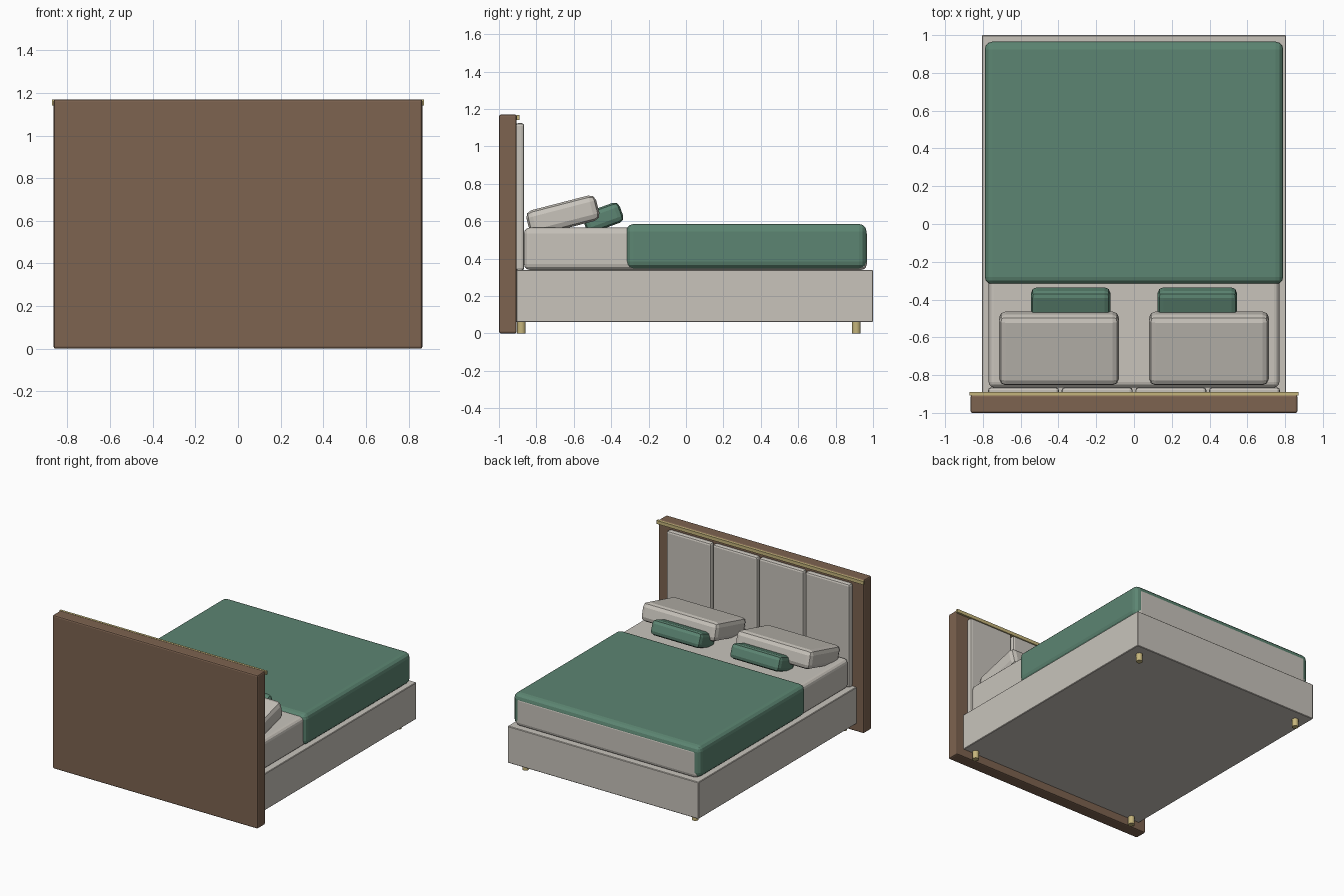
import bpy
import math

old = bpy.data.objects.get("Cube")
if old:
    bpy.data.objects.remove(old, do_unlink=True)


def material(name, rgb):
    m = bpy.data.materials.new(name)
    m.use_nodes = True
    m.diffuse_color = (*rgb, 1)
    m.node_tree.nodes["Principled BSDF"].inputs["Base Color"].default_value = (*rgb, 1)
    return m


CREAM = material("cream fabric", (0.58, 0.55, 0.50))
GREEN = material("green fabric", (0.107, 0.235, 0.168))
BROWN = material("brown wood", (0.205, 0.125, 0.08))
BRASS = material("brass", (0.56, 0.46, 0.20))


def finish(obj, name, mat, bevel=0, segments=2):
    obj.name = name
    obj.data.materials.append(mat)
    if bevel:
        mod = obj.modifiers.new("rounded edges", 'BEVEL')
        mod.width = bevel
        mod.segments = segments
        mod.limit_method = 'ANGLE'
    return obj


def box(name, center, size, mat, bevel=0, segments=2, tilt=0):
    bpy.ops.mesh.primitive_cube_add(size=1, location=center)
    obj = bpy.context.object
    obj.scale = size
    bpy.ops.object.transform_apply(location=False, rotation=False, scale=True)
    obj.rotation_euler.x = math.radians(tilt)
    return finish(obj, name, mat, bevel, segments)


def span(name, x, y, z, mat, bevel=0, segments=2):
    """Box centred on x = 0 between the given y and z limits."""
    return box(name, (0, sum(y) / 2, sum(z) / 2),
               (2 * x, y[1] - y[0], z[1] - z[0]), mat, bevel, segments)


# Headboard with brass rail
span("headboard", 0.865, (-1, -0.905), (0, 1.17), BROWN, 0.01)
span("headboard_rail", 0.872, (-0.907, -0.89), (1.142, 1.168), BRASS)

# Upholstered headboard panels
for i in range(4):
    box(f"headboard_panel_{i + 1}", ((i - 1.5) * 0.39, -0.888, 0.73),
        (0.375, 0.046, 0.79), CREAM, 0.015)

# Base, mattress and blanket
span("bed_base", 0.805, (-0.907, 1), (0.06, 0.34), CREAM, 0.004, 1)
span("mattress", 0.77, (-0.866, 0.9665), (0.34, 0.565), CREAM, 0.03, 3)
span("blanket", 0.79, (-0.32, 0.965), (0.345, 0.585), GREEN, 0.04, 3)

# Pillows, cushions and legs on both sides
for side, s in (("left", 1), ("right", -1)):
    box(f"{side}_pillow", (s * 0.397, -0.658, 0.63), (0.635, 0.385, 0.14),
        CREAM, 0.035, 2, 14.5)
    box(f"{side}_cushion", (s * 0.335, -0.444, 0.619), (0.42, 0.21, 0.113),
        GREEN, 0.03, 2, 20)
    for end, y in (("head", -0.88), ("foot", 0.911)):
        bpy.ops.mesh.primitive_cylinder_add(vertices=16, radius=0.023, depth=0.065,
                                            location=(s * 0.715, y, 0.0325))
        finish(bpy.context.object, f"{side}_{end}_leg", BRASS)
        bpy.ops.object.shade_smooth_by_angle(angle=math.radians(40))
